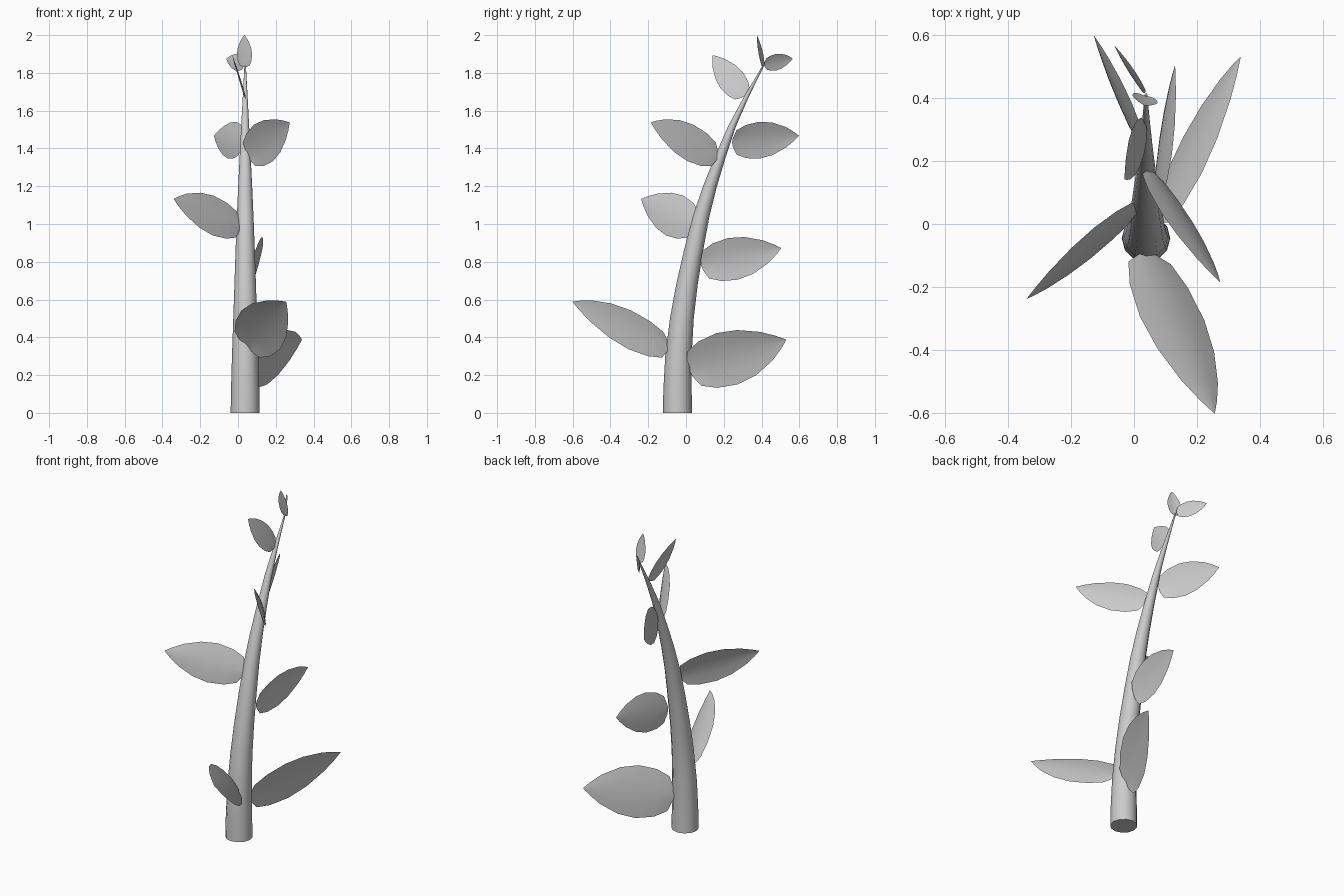
import bpy, bmesh, math
from mathutils import Vector as V

if "Cube" in bpy.data.objects:
    bpy.data.objects.remove(bpy.data.objects["Cube"])


def finish(bm, name, angle):
    bmesh.ops.recalc_face_normals(bm, faces=bm.faces)
    me = bpy.data.meshes.new(name)
    bm.to_mesh(me)
    bm.free()
    ob = bpy.data.objects.new(name, me)
    bpy.context.collection.objects.link(ob)
    bpy.context.view_layer.objects.active = ob
    ob.select_set(True)
    bpy.ops.object.shade_smooth_by_angle(angle=math.radians(angle))
    ob.select_set(False)
    return ob


def grid_faces(bm, rows, closed):
    for a, b in zip(rows, rows[1:]):
        n = len(a)
        for i in range(n if closed else n - 1):
            j = (i + 1) % n
            bm.faces.new((a[i], a[j], b[j], b[i]))


# Stem: tapered tube bending backwards, (y, z, radius)
STEM = [(-.045, 0, .077), (-.045, .12, .075), (-.040, .3, .070), (-.022, .5, .063),
        (.005, .68, .057), (.04, .86, .051), (.08, 1.04, .044), (.127, 1.2, .037),
        (.183, 1.36, .029), (.245, 1.52, .021), (.318, 1.67, .013), (.41, 1.84, .004)]
SIDES = 12
bm = bmesh.new()
rings = []
for y, z, r in STEM:
    rings.append([bm.verts.new((.038 + r * math.cos(k * math.tau / SIDES),
                                y + r * math.sin(k * math.tau / SIDES), z))
                  for k in range(SIDES)])
grid_faces(bm, rings, True)
bm.faces.new(rings[0][::-1])
bm.faces.new(rings[-1])
finish(bm, "stem", 50)

# Leaf outline: (distance along leaf, half width)
OUTLINE = [(0, .42), (.06, .66), (.2, .9), (.4, 1), (.6, .88), (.8, .56), (.92, .26), (1, .01)]


def leaf(name, base, tip, half, up=None, lean=.3):
    """Thin cupped blade standing on edge, leaning to the right of its direction."""
    base, tip = V(base), V(tip)
    d = tip - base
    u = d.normalized()
    if up is None:
        right = V((u.y, -u.x, 0)).normalized()
        up = V((0, 0, 1)) + right * lean
    up = V(up)
    w = (up - u * up.dot(u)).normalized()
    n = u.cross(w)
    bm = bmesh.new()
    rows = []
    for t, s in OUTLINE:
        row = []
        for k in (-1, -.5, 0, .5, 1):
            # rounded foot: side edges start slightly further along
            tt = t if t > 0 else .03 * k * k
            row.append(bm.verts.new(base + d * tt + w * half * s * k
                                    + n * half * .12 * s * (k * k - .5)))
        rows.append(row)
    grid_faces(bm, rows, False)
    finish(bm, name, 60)


LEAVES = [
    ("leaf_low_front", (.04, -.09, .35), (.255, -.6, .588), .145, None, .75),
    ("leaf_low_back", (.07, .015, .225), (.338, .53, .387), .15, None, .36),
    ("leaf_mid_back", (.07, .08, .78), (.13, .503, .872), .115, None, .2),
    ("leaf_mid_front", (.015, .05, .99), (-.34, -.237, 1.132), .115, None, .3),
    ("leaf_upper_front", (.05, .17, 1.36), (.273, -.185, 1.537), .11, None, .3),
    ("leaf_upper_back", (.025, .245, 1.43), (-.127, .597, 1.467), .1, None, .2),
    ("leaf_high_front", (.038, .308, 1.675), (-.03, .142, 1.893), .074, (-.06, .2, .2), 0),
    ("leaf_tip_back", (.033, .415, 1.845), (-.062, .565, 1.875), .045, None, .2),
    ("leaf_tip", (.034, .408, 1.83), (.034, .375, 2.0), .042, (1, -.3, 0), 0),
]
for args in LEAVES:
    leaf(*args)
